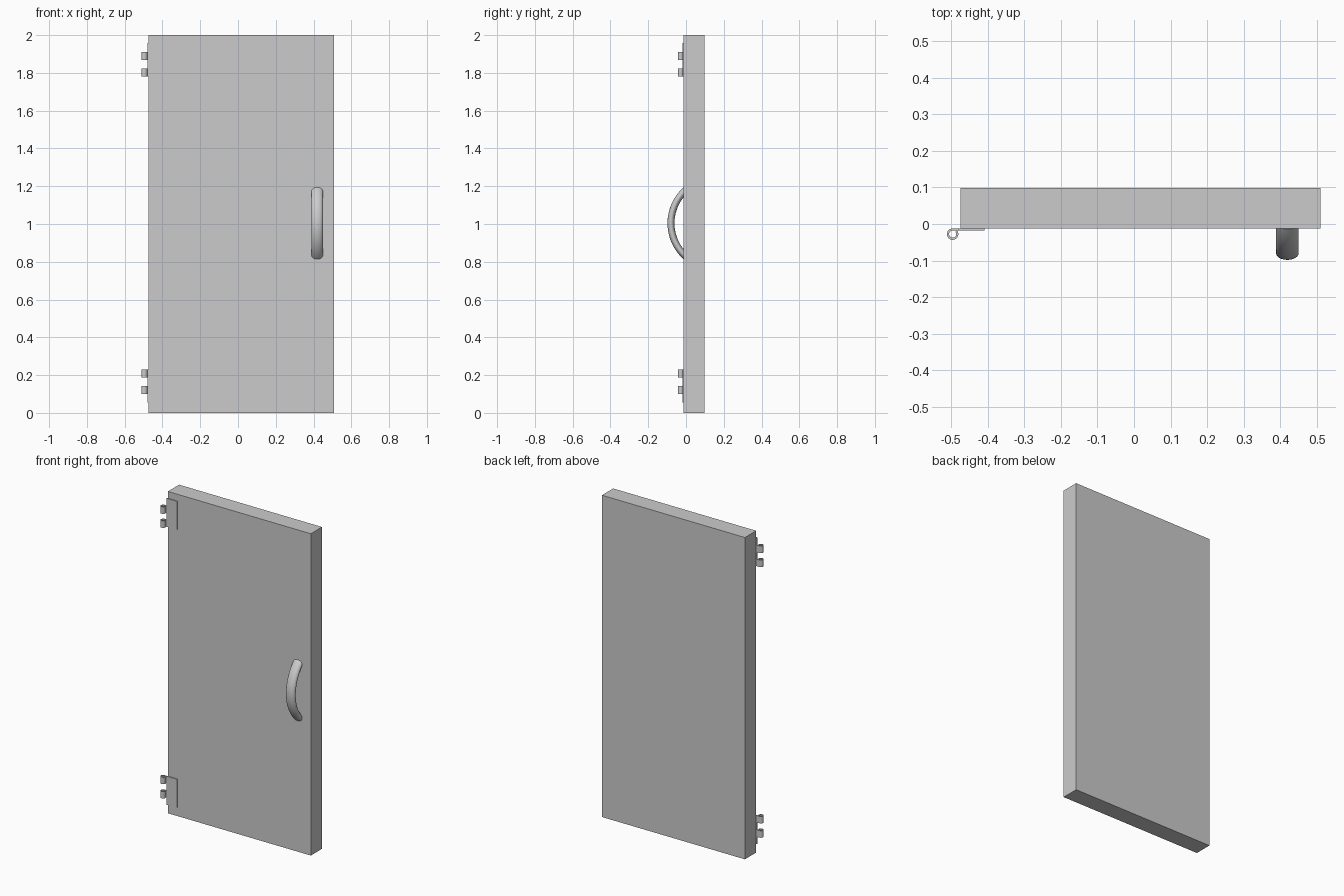
import bpy, bmesh, math

if "Cube" in bpy.data.objects:
    bpy.data.objects.remove(bpy.data.objects["Cube"])


def make_object(name, bm, smooth=False):
    bmesh.ops.recalc_face_normals(bm, faces=bm.faces)
    mesh = bpy.data.meshes.new(name)
    bm.to_mesh(mesh)
    bm.free()
    ob = bpy.data.objects.new(name, mesh)
    bpy.context.collection.objects.link(ob)
    if smooth:
        bpy.ops.object.select_all(action='DESELECT')
        ob.select_set(True)
        bpy.context.view_layer.objects.active = ob
        bpy.ops.object.shade_smooth_by_angle(angle=math.radians(40))
    return ob


def add_box(bm, x0, x1, y0, y1, z0, z1):
    verts = bmesh.ops.create_cube(bm, size=1)['verts']
    for v in verts:
        v.co = ((x0 + x1) / 2 + v.co.x * (x1 - x0),
                (y0 + y1) / 2 + v.co.y * (y1 - y0),
                (z0 + z1) / 2 + v.co.z * (z1 - z0))


# Skin a list of equal-length point rings and cap both ends; strip=True caps
# with quads between opposite points (for a bent-sheet outline)
def add_loft(bm, rings, strip=False):
    loops = [[bm.verts.new(p) for p in ring] for ring in rings]
    n = len(loops[0])
    for a, b in zip(loops, loops[1:]):
        for i in range(n):
            j = (i + 1) % n
            bm.faces.new((a[i], a[j], b[j], b[i]))
    for cap in (loops[0], loops[-1]):
        if strip:
            for i in range(n // 2 - 1):
                bm.faces.new((cap[i], cap[i + 1], cap[n - 2 - i], cap[n - 1 - i]))
        else:
            bm.faces.new(cap)


FRONT = -0.012

# Door slab
bm = bmesh.new()
add_box(bm, -0.474, 0.509, FRONT, 0.098, 0, 2)
make_object("door_panel", bm)

# Hinge leaves: flat plate with two rolled knuckles each
SHEET, R, CX = 0.006, 0.0157, -0.4955
CY = FRONT - R


def knuckle_outline():
    angles = [math.radians(90 + 310 * i / 20) for i in range(21)]

    def arc(r):
        return [(CX + r * math.cos(a), CY + r * math.sin(a)) for a in angles]
    outer = [(-0.48, FRONT)] + arc(R)
    inner = [(-0.48, FRONT - SHEET)] + arc(R - SHEET)
    return outer + inner[::-1]


for name, base in (("lower_hinge", 0.054), ("upper_hinge", 1.737 + 0.044)):
    upper = name.startswith("upper")
    bm = bmesh.new()
    add_box(bm, -0.48, -0.408, FRONT - SHEET, FRONT, base, base + 0.177)
    starts = (0.0, 0.087) if upper else (0.045, 0.134)
    for s in starts:
        z = base + s
        add_loft(bm, [[(x, y, h) for x, y in knuckle_outline()]
                      for h in (z, z + 0.043)], strip=True)
    make_object(name, bm)

# Bowed pull handle: oval section swept along an arc
arc_r, arc_y, half = 0.2365, 0.157, math.radians(48)
rings = []
for i in range(33):
    t = -half + 2 * half * i / 32
    ring = []
    for k in range(24):
        u = 2 * math.pi * k / 24
        r = arc_r + 0.0185 * math.cos(u)
        ring.append((0.419 + 0.031 * math.sin(u),
                     arc_y - r * math.cos(t), 1.004 + r * math.sin(t)))
    rings.append(ring)
bm = bmesh.new()
add_loft(bm, rings)
# Trim the handle ends just inside the door face
bmesh.ops.bisect_plane(bm, geom=bm.verts[:] + bm.edges[:] + bm.faces[:],
                       plane_co=(0, FRONT + 0.002, 0), plane_no=(0, 1, 0),
                       clear_outer=True)
bmesh.ops.holes_fill(bm, edges=[e for e in bm.edges if e.is_boundary])
make_object("pull_handle", bm, smooth=True)
